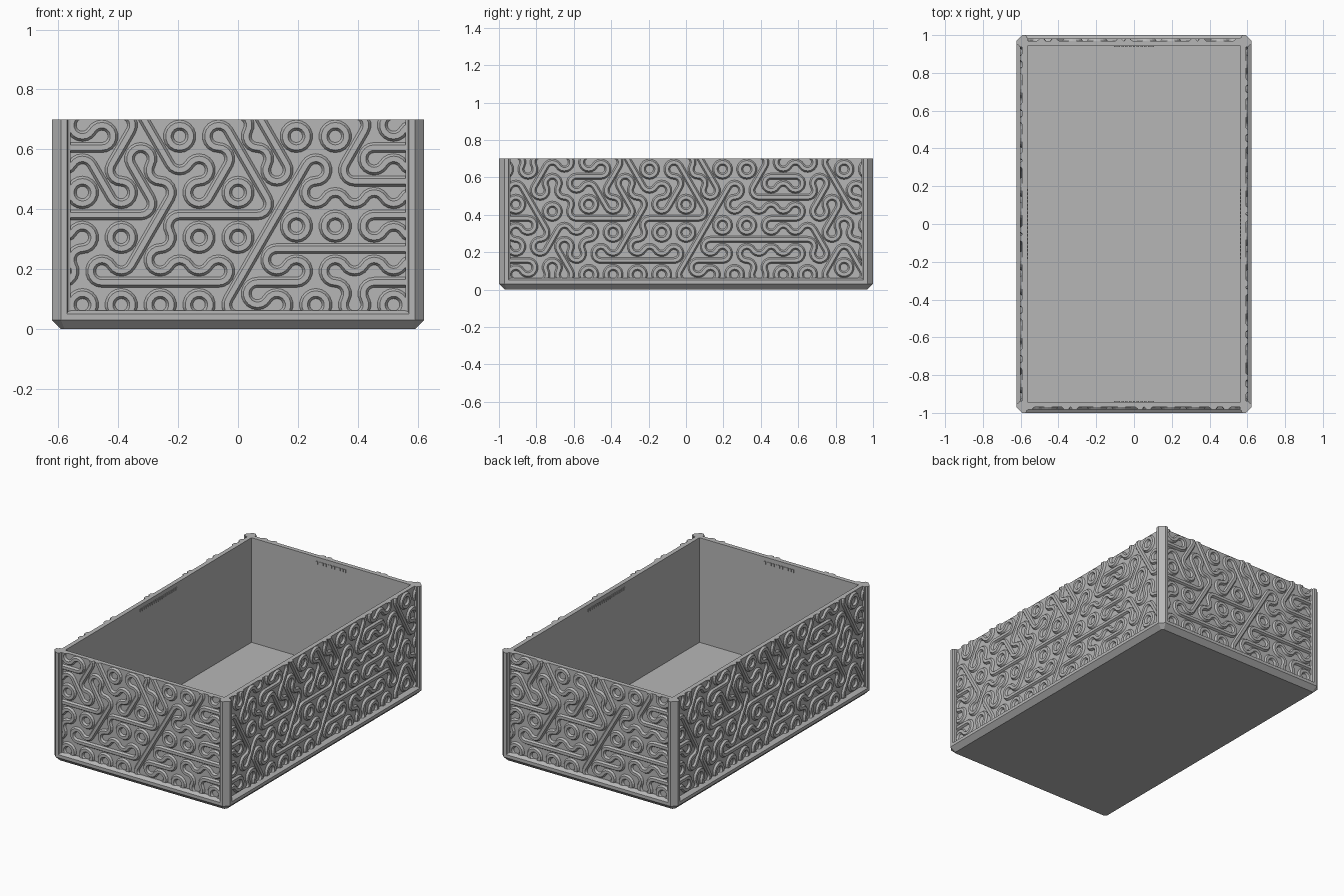
import bpy, bmesh, math
from mathutils import Vector, Matrix

cube = bpy.data.objects.get("Cube")
if cube:
    bpy.data.objects.remove(cube, do_unlink=True)

grey = bpy.data.materials.new("plain grey")
grey.use_nodes = True
grey.diffuse_color = (0.47, 0.47, 0.47, 1)
grey.node_tree.nodes["Principled BSDF"].inputs["Base Color"].default_value = (0.47, 0.47, 0.47, 1)

X, Y, H = 0.622, 1.0, 0.70       # half width, half depth, height
PANEL = 0.03                     # panel recess
RELIEF = 0.012                   # strand height


def finish(bm, name):
    bmesh.ops.recalc_face_normals(bm, faces=bm.faces)
    mesh = bpy.data.meshes.new(name)
    bm.to_mesh(mesh)
    bm.free()
    mesh.materials.append(grey)
    return place(mesh, name)


def place(mesh, name, turn=0):
    ob = bpy.data.objects.new(name, mesh)
    ob.rotation_euler.z = turn
    bpy.context.collection.objects.link(ob)
    return ob


def ring(bm, inset, z, c):
    """Rectangle with cut corners, inset from the outer size."""
    x, y = X - inset, Y - inset
    pts = [(x - c, -y), (x, c - y), (x, y - c), (x - c, y),
           (c - x, y), (-x, y - c), (-x, c - y), (c - x, -y)]
    return [bm.verts.new((px, py, z)) for px, py in pts]


# Tray: chamfered foot, bottom rail, recessed walls, cavity and floor
bm = bmesh.new()
profile = [(0.03, 0, 0.012), (0, 0.03, 0.03), (0, 0.05, 0.03), (0.018, 0.062, 0.03),
           (PANEL, 0.062, 0.03), (PANEL, H, 0.03), (0.058, H, 0), (0.058, 0.03, 0)]
rings = [ring(bm, *p) for p in profile]
for a, b in zip(rings, rings[1:]):
    for i in range(8):
        j = (i + 1) % 8
        bm.faces.new((a[i], a[j], b[j], b[i]))
bm.faces.new(rings[0])
bm.faces.new(rings[-1])
bmesh.ops.remove_doubles(bm, verts=bm.verts, dist=0.0001)
finish(bm, "tray")

# Corner posts with chamfered outer edge
post = [(0.03, 0), (0, 0.03), (0, 0.05), (0.012, 0.054), (0.015, 0.062),
        (0.035, 0.062), (0.05, 0.05), (0.062, 0.035), (0.062, 0.015),
        (0.054, 0.012), (0.05, 0)]
for sx, side in ((1, "left"), (-1, "right")):
    for sy, end in ((-1, "front"), (1, "back")):
        bm = bmesh.new()
        face = bm.faces.new([bm.verts.new((sx * (X - a), sy * (Y - b), 0.03)) for a, b in post])
        top = bmesh.ops.extrude_face_region(bm, geom=[face])["geom"]
        bmesh.ops.translate(bm, vec=(0, 0, H - 0.03),
                            verts=[v for v in top if isinstance(v, bmesh.types.BMVert)])
        finish(bm, f"{end}_{side}_post")

# Relief pattern: hexagon tiles, each joining its six edges with three strands
# A, B: three arcs; -, /, L: a straight strand and two arcs
TILES = {"A": (None, (90, 210, 330)), "B": (None, (30, 150, 270)),
         "-": (0, (90, 270)), "/": (60, (150, 330)), "L": (120, (30, 210))}
ROWS = ["BABBBBBBABBBBBAB",
        "-ALB---/-BA-B/L",
        "LA/AB/BB/----LBA",
        "-LB--/--/AA-B/A",
        "/LBALLA/L/B--/LA",
        "B/A-/LBLLB/-ALB",
        "BABABLBBLBBABABB"]
W = 0.13
S = W / math.sqrt(3)


def polar(angle, radius):
    a = math.radians(angle)
    return Vector((math.cos(a), math.sin(a))) * radius


def sweep(bm, path, offset):
    """Trapezoid strand along (point, normal) pairs on a front panel."""
    section = [(-0.017, -0.004), (-0.017, 0), (-0.009, RELIEF),
               (0.009, RELIEF), (0.017, 0), (0.017, -0.004)]
    loops = []
    for p, n in path:
        loops.append([bm.verts.new((p.x + n.x * s, -offset - h, p.y + n.y * s))
                      for s, h in section])
    k = len(section)
    for a, b in zip(loops, loops[1:]):
        for i in range(k):
            j = (i + 1) % k
            bm.faces.new((a[i], a[j], b[j], b[i]))


def relief(name, half, offset):
    bm = bmesh.new()
    for r, row in enumerate(ROWS):
        for i, kind in enumerate(row):
            c = Vector(((i - (len(row) - 1) / 2) * W, 0.043 + r * 1.5 * S))
            if abs(c.x) > half + W:
                continue
            line, arcs = TILES[kind]
            if line is not None:
                d = polar(line, W / 2)
                n = polar(line + 90, 1)
                sweep(bm, [(c - d, n), (c + d, n)], offset)
            for v in arcs:
                mid = c + polar(v, S)
                turns = [v + 120 + 20 * t for t in range(7)]
                sweep(bm, [(mid + polar(t, S / 2), polar(t, 1)) for t in turns], offset)
    bmesh.ops.remove_doubles(bm, verts=bm.verts, dist=0.0004)
    # Trim to the panel and close the cut ends
    for co, no in (((0, 0, H), (0, 0, 1)), ((0, 0, 0.056), (0, 0, -1)),
                   ((half, 0, 0), (1, 0, 0)), ((-half, 0, 0), (-1, 0, 0))):
        cut = bmesh.ops.bisect_plane(bm, geom=bm.verts[:] + bm.edges[:] + bm.faces[:],
                                     plane_co=co, plane_no=no, clear_outer=True)["geom_cut"]
        edges = [e for e in cut if isinstance(e, bmesh.types.BMEdge)]
        bmesh.ops.holes_fill(bm, edges=edges, sides=0)
    return finish(bm, name)


# Ribbed grip strips just under the rim, inside
def grip(name, half, wall):
    bm = bmesh.new()
    count = round(half * 2 / 0.02)
    for i in range(count):
        x = -half + (i + 0.5) * 2 * half / count
        m = Matrix.Translation((x, -wall, 0.665)) @ Matrix.Diagonal((0.013, 0.008, 0.018, 1))
        bmesh.ops.create_cube(bm, size=1, matrix=m)
    return finish(bm, name)


# Each wall design is shared by the opposite wall, turned half way round
for build, label in ((relief, "relief"), (grip, "grip")):
    inset = PANEL if build is relief else 0.058
    ends = build(f"front_{label}", 0.56 if build is relief else 0.11, Y - inset)
    place(ends.data, f"back_{label}", math.pi)
    sides = build(f"left_{label}", 0.94 if build is relief else 0.19, X - inset)
    sides.rotation_euler.z = math.pi / 2
    place(sides.data, f"right_{label}", -math.pi / 2)
